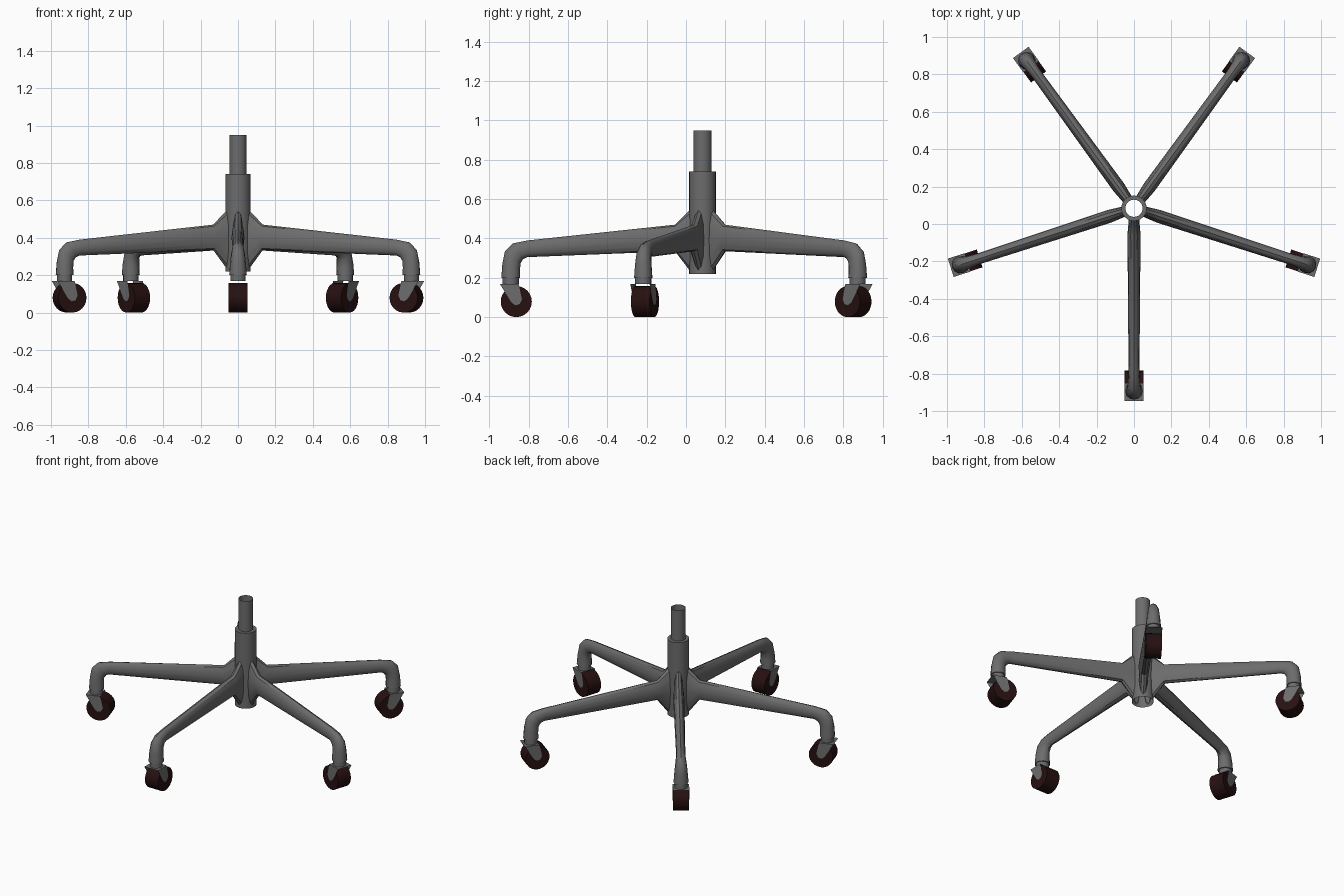
import bpy, bmesh
from math import sin, cos, pi, radians, copysign
from mathutils import Matrix

if "Cube" in bpy.data.objects:
    bpy.data.objects.remove(bpy.data.objects["Cube"])

CENTRE_Y = 0.084
FORK_TOP = 0.168


def make_material(name, colour):
    mat = bpy.data.materials.new(name)
    mat.use_nodes = True
    mat.diffuse_color = colour
    mat.node_tree.nodes["Principled BSDF"].inputs["Base Color"].default_value = colour
    return mat


GREY = make_material("grey metal", (0.15, 0.15, 0.15, 1))
DARK = make_material("dark red rubber", (0.02, 0.005, 0.005, 1))


def finish(bm, name, mat, normals=True):
    if normals:
        bmesh.ops.recalc_face_normals(bm, faces=bm.faces)
    mesh = bpy.data.meshes.new(name)
    bm.to_mesh(mesh)
    bm.free()
    mesh.materials.append(mat)
    mesh.shade_smooth()
    mesh.set_sharp_from_angle(angle=radians(35))
    return mesh


def place(mesh, name, angle=0):
    obj = bpy.data.objects.new(name, mesh)
    obj.location = (0, CENTRE_Y, 0)
    obj.rotation_euler.z = angle
    bpy.context.collection.objects.link(obj)


def skin(bm, rings):
    """Join neighbouring closed rings of vertices with quads."""
    for a, b in zip(rings, rings[1:]):
        n = len(a)
        for i in range(n):
            j = (i + 1) % n
            bm.faces.new((a[i], a[j], b[j], b[i]))


def column():
    # open stepped tube: wide sleeve with a thin gas tube above
    bm = bmesh.new()
    sides = 24
    rings = []
    for r, z in [(0.068, 0.22), (0.068, 0.74), (0.046, 0.74), (0.046, 0.95)]:
        rings.append([bm.verts.new((r * cos(2 * pi * i / sides), r * sin(2 * pi * i / sides), z))
                      for i in range(sides)])
    skin(bm, rings)
    return finish(bm, "column", GREY)


def arm():
    # sections: top point, bottom point (radius, height) and half width
    sections = [
        (0.06, 0.55, 0.06, 0.23, 0.028),
        (0.14, 0.47, 0.14, 0.335, 0.035),
        (0.89, 0.39, 0.89, 0.305, 0.029),
        (0.965, 0.375, 0.912, 0.295, 0.033),
        (1.005, 0.335, 0.925, 0.275, 0.038),
        (1.018, 0.27, 0.928, 0.24, 0.043),
        (1.023, 0.2, 0.927, 0.2, 0.047),
    ]
    bm = bmesh.new()
    sides = 12
    rings = []
    for rt, zt, rb, zb, w in sections:
        ring = []
        for i in range(sides):
            a = 2 * pi * i / sides
            c = copysign(abs(cos(a)) ** 0.9, cos(a))
            t = (1 + c) / 2
            ring.append(bm.verts.new((rb + (rt - rb) * t, w * sin(a), zb + (zt - zb) * t)))
        rings.append(ring)
    skin(bm, rings)
    bm.faces.new(rings[-1])
    return finish(bm, "arm", GREY)


def cylinder(name, mat, radius, depth, sides, matrix):
    bm = bmesh.new()
    bmesh.ops.create_cone(bm, cap_ends=True, segments=sides, radius1=radius,
                          radius2=radius, depth=depth, matrix=matrix)
    return finish(bm, name, mat)


def fork():
    # thin folded sheet: top plate with a pointed cheek on each side
    bm = bmesh.new()
    cheek = [(1.03, FORK_TOP), (0.935, FORK_TOP), (0.918, 0.09), (0.93, 0.066),
             (0.952, 0.06), (0.972, 0.075)]
    left, right = [[bm.verts.new((r, y, z)) for r, z in cheek] for y in (0.0515, -0.0515)]
    bm.faces.new(left)
    bm.faces.new(reversed(right))
    bm.faces.new((left[0], right[0], right[1], left[1]))
    return finish(bm, "caster_fork", GREY)


place(column(), "column")

# one set of leg parts, repeated around the column
parts = {
    "arm": arm(),
    "caster_collar": cylinder("caster_collar", GREY, 0.041, 0.036, 16,
                              Matrix.Translation((0.975, 0, 0.186))),
    "caster_fork": fork(),
    "caster_wheel": cylinder("caster_wheel", DARK, 0.079, 0.1, 24,
                             Matrix.Translation((0.947, 0, 0.079)) @ Matrix.Rotation(pi / 2, 4, "X")),
}
for k in range(5):
    for name, mesh in parts.items():
        place(mesh, f"{name}_{k + 1}", radians(-90 + 72 * k))
